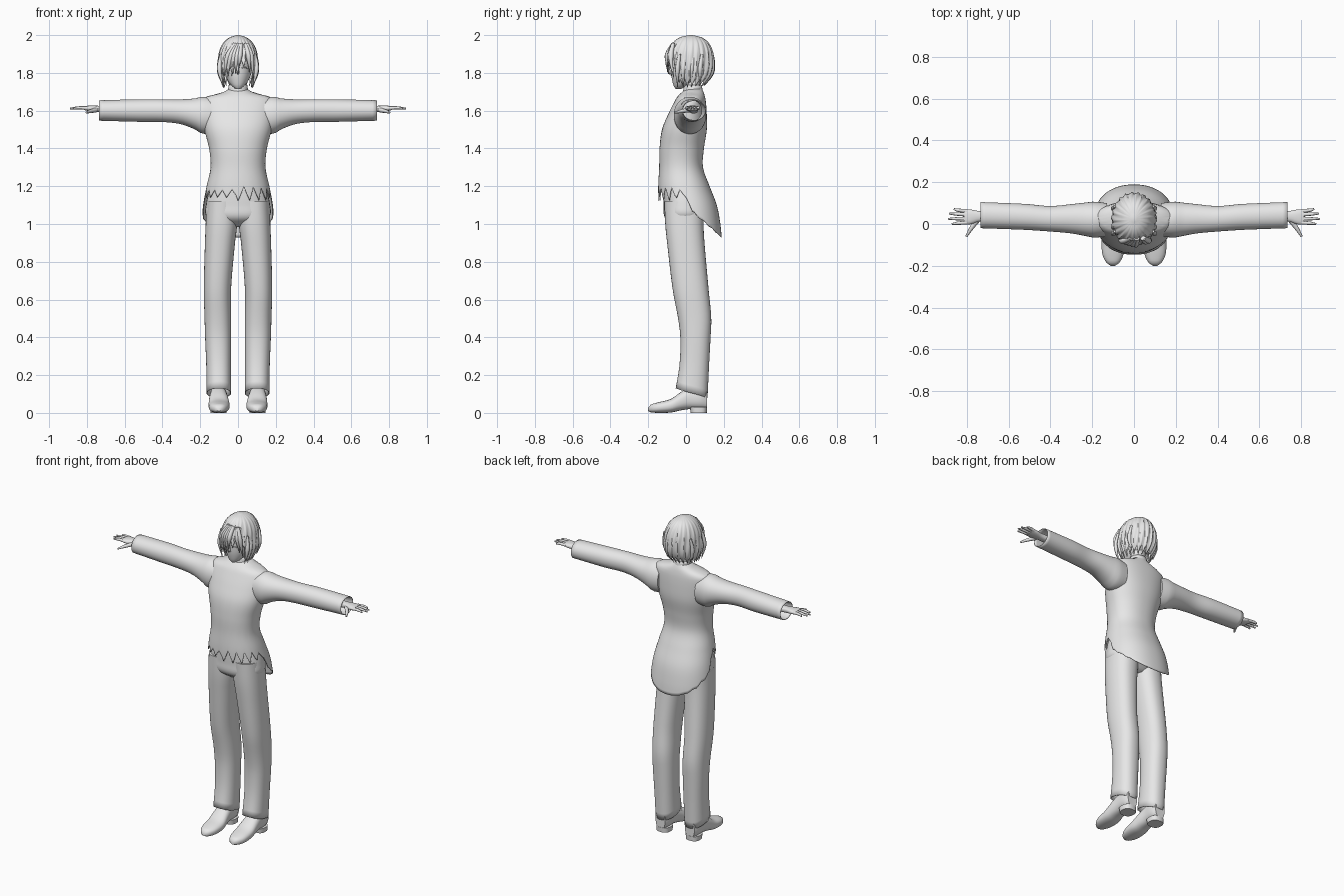
import bpy, math, random
from mathutils import Vector

random.seed(4)
if "Cube" in bpy.data.objects:
    bpy.data.objects.remove(bpy.data.objects["Cube"], do_unlink=True)

grey = bpy.data.materials.new("light_grey")
grey.use_nodes = True
grey.diffuse_color = (0.8, 0.8, 0.8, 1)
grey.node_tree.nodes["Principled BSDF"].inputs["Base Color"].default_value = (0.8, 0.8, 0.8, 1)


def sample(rows, t):
    """Smoothly interpolate section rows (t, u0, u1, v0, v1)."""
    up = rows[-1][0] > rows[0][0]
    rows = rows if up else rows[::-1]
    t = min(max(t, rows[0][0]), rows[-1][0])
    last = len(rows) - 1
    i = next(k for k in range(last) if t <= rows[k + 1][0])
    a, b = rows[i], rows[i + 1]
    p, q = rows[max(i - 1, 0)], rows[min(i + 2, last)]
    h = b[0] - a[0]
    f = (t - a[0]) / h
    out = []
    for c in range(1, 5):
        ma = (b[c] - p[c]) / (b[0] - p[0]) * h
        mb = (q[c] - a[c]) / (q[0] - a[0]) * h
        d = b[c] - a[c]
        out.append(a[c] + f * (ma + f * (3 * d - 2 * ma - mb + f * (ma + mb - 2 * d))))
    return out


def loft(name, rows, place, end=None, segs=32, rings=20, power=2.0, ease=1.0,
         flute=None, caps=(True, True), thick=0):
    """Skin superellipse sections; end(a) lets the last edge vary around."""
    def spow(x):
        return math.copysign(abs(x) ** (2 / power), x)
    verts, faces = [], []
    for k in range(rings + 1):
        for j in range(segs):
            a = 2 * math.pi * j / segs
            stop = end(a) if end else rows[-1][0]
            t = rows[0][0] + (stop - rows[0][0]) * (k / rings) ** ease
            u0, u1, v0, v1 = sample(rows, t)
            g = flute(a, k / rings) if flute else 1
            verts.append(place(t, (u0 + u1) / 2 + (u1 - u0) / 2 * spow(math.cos(a)) * g,
                               (v0 + v1) / 2 + (v1 - v0) / 2 * spow(math.sin(a)) * g))
    for k in range(rings):
        for j in range(segs):
            n = (j + 1) % segs
            faces.append((k * segs + j, k * segs + n, (k + 1) * segs + n, (k + 1) * segs + j))
    if caps[0]:
        faces.append(tuple(range(segs))[::-1])
    if caps[1]:
        faces.append(tuple(range(rings * segs, (rings + 1) * segs)))
    me = bpy.data.meshes.new(name)
    me.from_pydata(verts, [], faces)
    ob = bpy.data.objects.new(name, me)
    bpy.context.collection.objects.link(ob)
    me.materials.append(grey)
    bpy.ops.object.select_all(action='DESELECT')
    ob.select_set(True)
    bpy.context.view_layer.objects.active = ob
    bpy.ops.object.mode_set(mode='EDIT')
    bpy.ops.mesh.select_all(action='SELECT')
    bpy.ops.mesh.normals_make_consistent(inside=False)
    bpy.ops.object.mode_set(mode='OBJECT')
    bpy.ops.object.shade_smooth_by_angle(angle=math.radians(45))
    if thick:
        sol = ob.modifiers.new("cloth", 'SOLIDIFY')
        sol.thickness = thick
    return ob


def strand(name, pts, radii, depth):
    """Tapered round curve for fingers and hair locks."""
    cu = bpy.data.curves.new(name, 'CURVE')
    cu.dimensions, cu.bevel_depth = '3D', depth
    cu.bevel_resolution, cu.resolution_u, cu.use_fill_caps = 2, 6, True
    sp = cu.splines.new('BEZIER')
    sp.bezier_points.add(len(pts) - 1)
    for bp, co, r in zip(sp.bezier_points, pts, radii):
        bp.co, bp.radius = Vector(co), r
        bp.handle_left_type = bp.handle_right_type = 'AUTO'
    cu.materials.append(grey)
    bpy.context.collection.objects.link(bpy.data.objects.new(name, cu))


def upright(t, u, v):
    return (u, v, t)


def sym(z, r, y0, y1):
    return (z, -r, r, y0, y1)


def zigzag(a, count):
    f = (a * count / (2 * math.pi)) % 1
    return 1 - abs(2 * f - 1) * 2


# Coat with torn front hem and long rounded tail
coat = [sym(1.715, .05, .0, .085), sym(1.695, .085, -.025, .095), sym(1.675, .165, -.045, .1),
        sym(1.65, .188, -.06, .105), sym(1.58, .188, -.095, .11), sym(1.5, .178, -.127, .11),
        sym(1.4, .153, -.14, .095), sym(1.3, .145, -.142, .09), sym(1.2, .166, -.147, .125),
        sym(1.1, .185, -.145, .163), sym(1.0, .195, -.14, .182), sym(.92, .195, -.13, .19)]
tears = [random.uniform(.5, 1.2) for _ in range(20)]


def coat_hem(a):
    s = math.sin(a)
    jag = zigzag(a, 20) * tears[int(a / (2 * math.pi) * 20) % 20]
    if s < -.05:
        return 1.16 + .033 * jag
    drop = min(1, (s + .05) / .15)
    return 1.18 - .1 * drop - .15 * max(s, 0) + .012 * jag * (1 - max(s, 0))


loft("tailcoat", coat, upright, coat_hem, 120, 44, 2.2, caps=(True, False), thick=.004)

# Hips and neck
loft("trouser_hips", [sym(1.24, .135, -.12, .08), sym(1.1, .17, -.118, .1),
                      sym(1.03, .16, -.11, .098), sym(.985, .06, -.05, .05)], upright, power=2.3)
loft("neck", [sym(1.78, .042, .0, .075), sym(1.66, .05, -.005, .08)], upright, rings=4)
loft("shirt_collar", [sym(1.735, .049, -.01, .084), sym(1.68, .058, -.02, .092)], upright,
     lambda a: 1.68, rings=4, caps=(False, False), thick=.004)

leg = [(1.12, .0, .165, -.115, .098), (1.0, .004, .171, -.11, .093), (.9, .016, .175, -.1, .098),
       (.65, .037, .181, -.07, .12), (.5, .036, .177, -.042, .134), (.4, .036, .174, -.03, .13),
       (.25, .037, .168, -.035, .122), (.08, .036, .166, -.064, .114)]
sleeve = [(.13, 1.48, 1.665, -.06, .1), (.19, 1.478, 1.674, -.065, .107),
          (.22, 1.497, 1.666, -.06, .104), (.3, 1.528, 1.66, -.045, .095),
          (.4, 1.54, 1.66, -.036, .086), (.52, 1.541, 1.66, -.028, .096),
          (.735, 1.547, 1.655, -.02, .105)]
palm = [(.66, 1.585, 1.625, .015, .065), (.74, 1.592, 1.626, .012, .062),
        (.785, 1.597, 1.627, -.002, .07), (.815, 1.603, 1.624, -.003, .069)]
shoe = [(-.2, .09, .112, .01, .028), (-.19, .073, .128, .004, .042), (-.15, .052, .15, .0, .055),
        (-.08, .044, .156, .002, .074), (-.03, .05, .154, .013, .108), (.02, .057, .15, .02, .135),
        (.08, .058, .148, .02, .14), (.11, .07, .136, .02, .13)]
heel = [(.03, .058, .148, .02, .112), (.0, .06, .146, .025, .11)]

for side, label in ((1, "left"), (-1, "right")):
    def standing(t, u, v, s=side):
        return (s * u, v, t)

    def sideways(t, u, v, s=side):
        return (s * t, v, u)

    def lengthwise(t, u, v, s=side):
        return (s * u, t, v)

    # Leg and shoe
    loft(label + "_trouser_leg", leg, standing, lambda a: .105 - .025 * math.sin(a), 36, 26, 2.3,
         caps=(True, False), thick=.004)
    loft(label + "_shoe", shoe, lengthwise, segs=28, rings=24, power=2.4)
    loft(label + "_shoe_heel", heel, standing, segs=24, rings=2, power=2.6)

    # Arm and hand
    loft(label + "_sleeve", sleeve, sideways, segs=36, rings=26, power=2.1,
         caps=(True, False), thick=.004)
    loft(label + "_palm", palm, sideways, segs=20, rings=10, power=2.4)
    for n, (y, tip) in enumerate(((.007, .872), (.026, .89), (.045, .886), (.062, .862))):
        spread = (y - .03) * .3
        strand(f"{label}_finger_{n + 1}",
               [(side * .8, y, 1.614), (side * .845, y + spread / 2, 1.615),
                (side * tip, y + spread, 1.611)], (1, .85, .45), .0095)
    strand(label + "_thumb", [(side * .75, .018, 1.604), (side * .78, -.022, 1.597),
                              (side * .803, -.06, 1.59)], (1.3, 1, .5), .01)

    # Eyelid
    strand(label + "_eyelid", [(side * .016, -.077, 1.824), (side * .034, -.074, 1.83),
                               (side * .052, -.058, 1.822)], (.4, 1, .4), .004)

# Head and nose
head = [sym(1.715, .012, -.055, -.025), sym(1.728, .03, -.064, .0), sym(1.755, .052, -.072, .05),
        sym(1.79, .068, -.078, .09), sym(1.84, .077, -.08, .115), sym(1.9, .08, -.078, .12),
        sym(1.95, .06, -.05, .09)]
loft("head", head, upright, power=2.1)
strand("nose", [(0, -.076, 1.83), (0, -.085, 1.805), (0, -.074, 1.793)], (.4, 1, .5), .007)

# Hair cap with fluted locks and pointed ends
hair = [sym(2.0, .008, .015, .035), sym(1.99, .042, -.03, .08), sym(1.965, .075, -.066, .117),
        sym(1.92, .1, -.094, .143), sym(1.87, .109, -.107, .154), sym(1.82, .112, -.106, .154),
        sym(1.78, .104, -.092, .14), sym(1.74, .086, -.07, .107), sym(1.7, .07, -.05, .08)]


def hair_hem(a):
    s, c = math.sin(a), math.cos(a)
    if s < -.6:
        base = 1.855 if c > 0 else 1.815
    else:
        base = 1.745 + .01 * max(s, 0)
    return base - .022 * zigzag(a, 22)


def ridges(a, k):
    return .96 + k ** .5 * (.04 * zigzag(a + .25 * k, 22) + .012 * zigzag(a, 40))


loft("hair", hair, upright, hair_hem, 176, 24, 2, 1.5, ridges, (True, False), .004)

# Loose locks: swept fringe and side strands
for n, (x, z) in enumerate(((-.075, 1.77), (-.055, 1.775), (-.034, 1.785), (-.014, 1.795),
                            (.004, 1.82), (.062, 1.80), (.08, 1.77))):
    strand(f"fringe_lock_{n + 1}",
           [(x * .4 + .015, -.068, 1.955), (x * .8 + .006, -.1 + abs(x) * .25, 1.89),
            (x, -.098 + abs(x) * .42, z)], (.8, 1.1, .1), .013)
for s in (-1, 1):
    for n, (y, z) in enumerate(((-.045, 1.725), (-.015, 1.72), (.03, 1.735), (.075, 1.74))):
        strand(f"{'left' if s > 0 else 'right'}_side_lock_{n + 1}",
               [(s * .09, y + .01, 1.9), (s * .098, y, 1.82), (s * .078, y, z)],
               (.6, 1, .1), .013)
